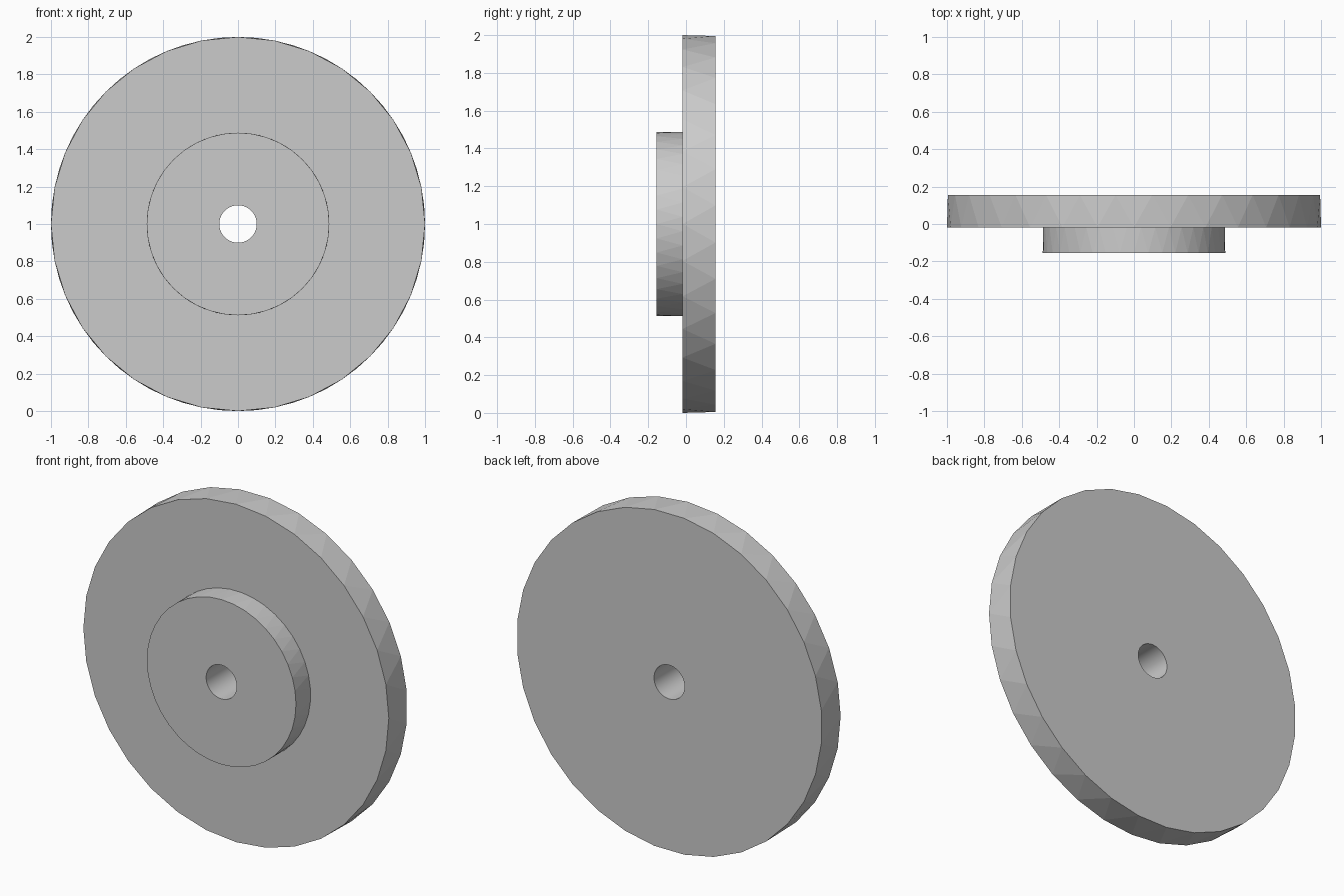
import bpy, bmesh, math

if "Cube" in bpy.data.objects:
    bpy.data.objects.remove(bpy.data.objects["Cube"])

CENTRE_Z = 1.0
Y_FRONT, Y_STEP, Y_BACK = -0.155, -0.018, 0.156
R_DISC, R_HUB, R_HOLE = 1.0, 0.488, 0.1

bm = bmesh.new()


def ring(radius, y, sides, shift=0.0):
    """Circle of vertices facing along y; shift is a fraction of one side."""
    angles = [2 * math.pi * (i + shift) / sides for i in range(sides)]
    return [bm.verts.new((radius * math.cos(a), y, CENTRE_Z + radius * math.sin(a)))
            for a in angles]


def wall(a, b, zigzag):
    """Side wall between two rings, as quads or as staggered triangles."""
    n = len(a)
    faces = []
    for i in range(n):
        j = (i + 1) % n
        if zigzag:
            faces += [bm.faces.new((a[i], a[j], b[i])), bm.faces.new((a[j], b[j], b[i]))]
        else:
            faces.append(bm.faces.new((a[i], a[j], b[j], b[i])))
    return faces


def loop_edges(r):
    return [bm.edges.get((r[i - 1], r[i])) for i in range(len(r))]


def annulus(outer, inner):
    """Flat face with a round opening."""
    bmesh.ops.triangle_fill(bm, use_beauty=True,
                            edges=loop_edges(outer) + loop_edges(inner))


# Rings of the disc, hub and bore
disc_front = ring(R_DISC, Y_STEP, 32)
disc_back = ring(R_DISC, Y_BACK, 32, 0.5)
hub_front = ring(R_HUB, Y_FRONT, 40)
hub_back = ring(R_HUB, Y_STEP, 40, 0.5)
bore_front = ring(R_HOLE, Y_FRONT, 64)
bore_back = ring(R_HOLE, Y_BACK, 64)

# Rim, hub side and smooth bore
wall(disc_front, disc_back, True)
wall(hub_front, hub_back, True)
for f in wall(bore_front, bore_back, False):
    f.smooth = True

# Flat faces: hub front, step, disc back
annulus(hub_front, bore_front)
annulus(disc_front, hub_back)
annulus(disc_back, bore_back)

for e in loop_edges(bore_front) + loop_edges(bore_back):
    e.smooth = False
bmesh.ops.recalc_face_normals(bm, faces=bm.faces[:])

mesh = bpy.data.meshes.new("stepped_wheel")
bm.to_mesh(mesh)
bm.free()
bpy.context.collection.objects.link(bpy.data.objects.new("stepped_wheel", mesh))
